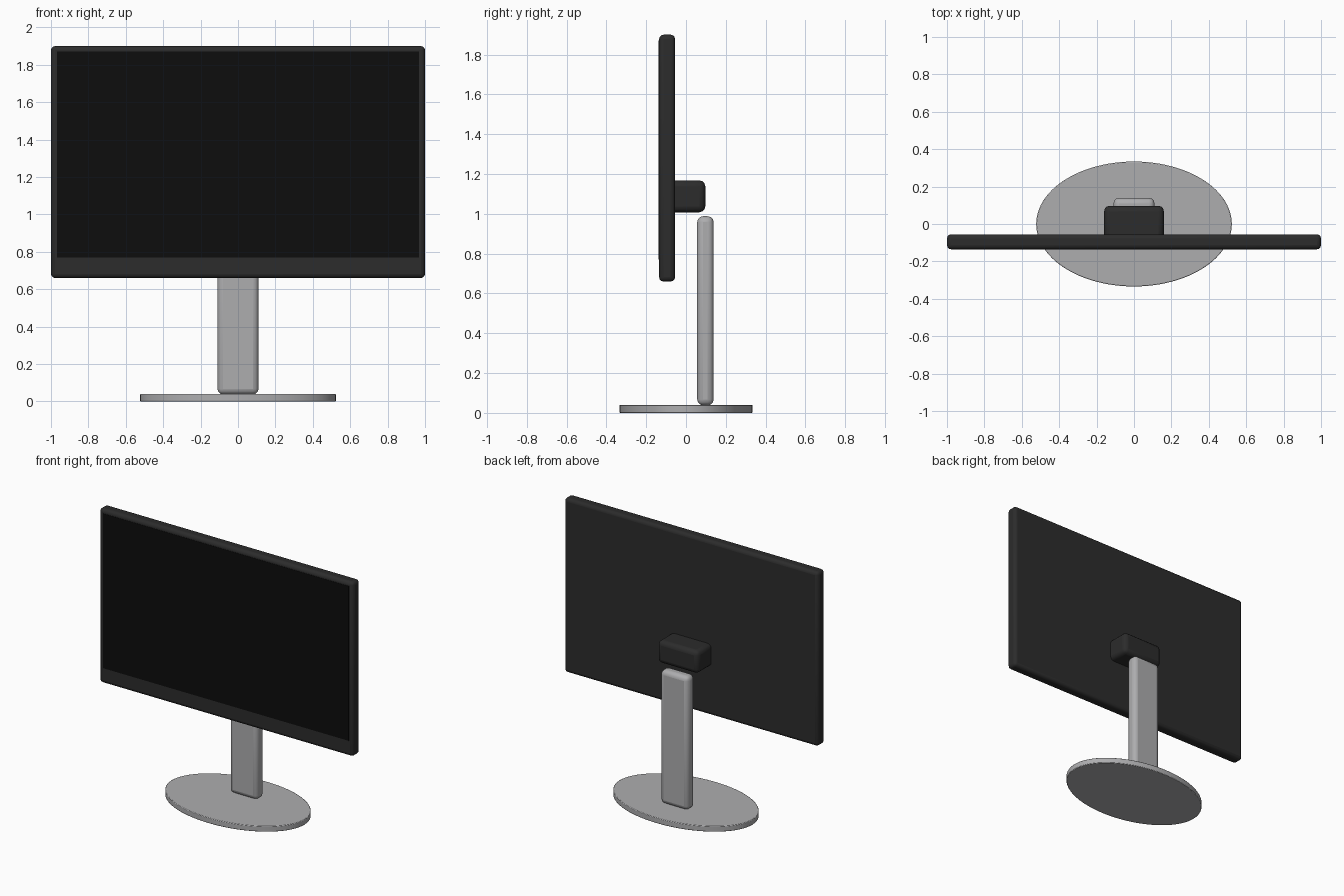
import bpy
import bmesh
from math import radians
from mathutils import Matrix, Vector

cube = bpy.data.objects.get("Cube")
if cube:
    bpy.data.objects.remove(cube, do_unlink=True)


def material(name, rgb):
    mat = bpy.data.materials.new(name)
    mat.use_nodes = True
    mat.diffuse_color = (*rgb, 1)
    mat.node_tree.nodes["Principled BSDF"].inputs["Base Color"].default_value = (*rgb, 1)
    return mat


def finish(name, bm, mat, bevel=0, segments=3):
    """Turn a bmesh into a bevelled, smoothly shaded object."""
    mesh = bpy.data.meshes.new(name)
    bm.to_mesh(mesh)
    bm.free()
    mesh.materials.append(mat)
    obj = bpy.data.objects.new(name, mesh)
    bpy.context.collection.objects.link(obj)
    if bevel:
        mod = obj.modifiers.new("rounded_edges", "BEVEL")
        mod.width = bevel
        mod.segments = segments
        mod.limit_method = "ANGLE"
        mod.angle_limit = radians(40)
    bpy.ops.object.select_all(action="DESELECT")
    obj.select_set(True)
    bpy.context.view_layer.objects.active = obj
    bpy.ops.object.shade_smooth_by_angle(angle=radians(35))
    return obj


def box(name, low, high, mat, bevel=0):
    low, high = Vector(low), Vector(high)
    bm = bmesh.new()
    bmesh.ops.create_cube(bm, size=1)
    bmesh.ops.scale(bm, verts=bm.verts, vec=high - low)
    bmesh.ops.translate(bm, verts=bm.verts, vec=(low + high) / 2)
    return finish(name, bm, mat, bevel)


casing = material("charcoal plastic", (0.025, 0.025, 0.025))
glass = material("black screen", (0.004, 0.004, 0.004))
metal = material("grey metal", (0.42, 0.42, 0.43))

# Display housing and thin screen plate
box("display_housing", (-1, -0.135, 0.66), (1, -0.055, 1.9), casing, 0.022)
box("screen", (-0.968, -0.137, 0.77), (0.968, -0.132, 1.87), glass)

# Mount block behind the housing
box("mount_block", (-0.16, -0.09, 1.008), (0.16, 0.097, 1.168), casing, 0.03)

# Upright post
box("stand_post", (-0.11, 0.056, 0.038), (0.11, 0.139, 0.988), metal, 0.03)

# Elliptical foot
bm = bmesh.new()
bmesh.ops.create_cone(bm, cap_ends=True, segments=96, radius1=1, radius2=1, depth=0.04,
                      matrix=Matrix.Translation((0, 0, 0.02)))
bmesh.ops.scale(bm, verts=bm.verts, vec=(0.523, 0.334, 1))
finish("stand_base", bm, metal, 0.004, 2)
